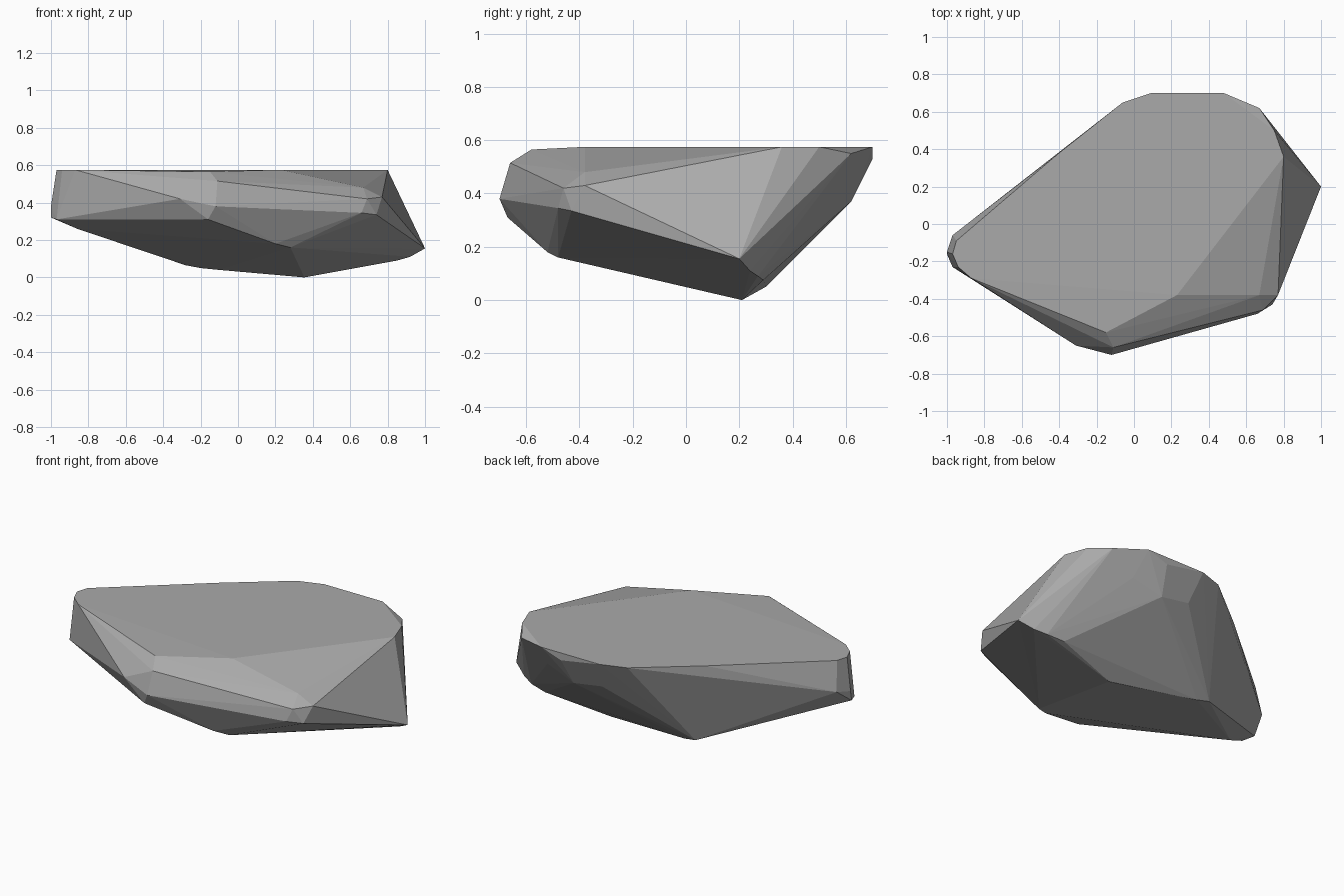
import bpy
import bmesh

# Remove the default cube only
default_cube = bpy.data.objects.get("Cube")
if default_cube:
    bpy.data.objects.remove(default_cube, do_unlink=True)

TOP = 0.575  # height of the flat upper face


def make_material(name, color):
    """Plain single-colour material."""
    material = bpy.data.materials.new(name)
    material.diffuse_color = color
    material.use_nodes = True
    shader = next(n for n in material.node_tree.nodes if n.type == "BSDF_PRINCIPLED")
    shader.inputs["Base Color"].default_value = color
    shader.inputs["Roughness"].default_value = 0.9
    return material


def convex_solid(name, points, material):
    """Wrap corner points in a faceted convex shell, as if chiselled."""
    mesh = bpy.data.meshes.new(name)
    bm = bmesh.new()
    corners = [bm.verts.new(p) for p in points]
    hull = bmesh.ops.convex_hull(bm, input=corners)
    buried = {g for g in hull["geom_interior"] + hull["geom_unused"]
              if isinstance(g, bmesh.types.BMVert)}
    bmesh.ops.delete(bm, geom=list(buried), context="VERTS")
    # Merge the coplanar triangles of the flat top into larger facets
    bmesh.ops.dissolve_limit(bm, angle_limit=0.01, verts=bm.verts[:], edges=bm.edges[:])
    bmesh.ops.recalc_face_normals(bm, faces=bm.faces[:])
    for face in bm.faces:
        face.smooth = False
    bm.to_mesh(mesh)
    bm.free()
    mesh.materials.append(material)
    rock = bpy.data.objects.new(name, mesh)
    bpy.context.collection.objects.link(rock)
    return rock


# Outline of the flat top
rim = [(-.95, -.09), (-.97, -.16), (-.94, -.23), (-.87, -.29), (.23, -.38),
       (.8, .36), (.75, .5), (.48, .7), (.09, .7), (-.06, .65), (-.4, .38)]

# Bevelled front shoulder and brow
front = [(-.15, -.58, .565), (-.11, -.66, .515), (-.12, -.7, .38), (-.31, -.65, .42),
         (.67, -.38, .48), (.69, -.46, .42), (.77, -.38, .43),
         (.66, -.48, .345), (.74, -.43, .335), (-.16, -.67, .31)]

# Blunt narrow end
narrow_end = [(-1, -.15, .38), (-1, -.16, .32), (-.97, -.06, .4),
              (-.97, -.23, .31), (-.86, -.2, .26)]

# Undercut back
back = [(.67, .62, .55), (.35, .7, .53), (.51, .6, .43), (.32, .62, .37), (.13, .62, .4)]

# Sloping keel on the underside and the pointed end
keel = [(.2, -.52, .18), (.28, -.48, .16), (.355, .21, 0), (.745, .29, .075),
        (.85, .27, .09), (.92, .24, .11), (1, .2, .155),
        (-.1, .28, .04), (-.2, .3, .05), (-.28, .31, .065)]

stone_grey = make_material("stone grey", (.4, .4, .4, 1))
corners = [(x, y, TOP) for x, y in rim] + front + narrow_end + back + keel
convex_solid("boulder", corners, stone_grey)
